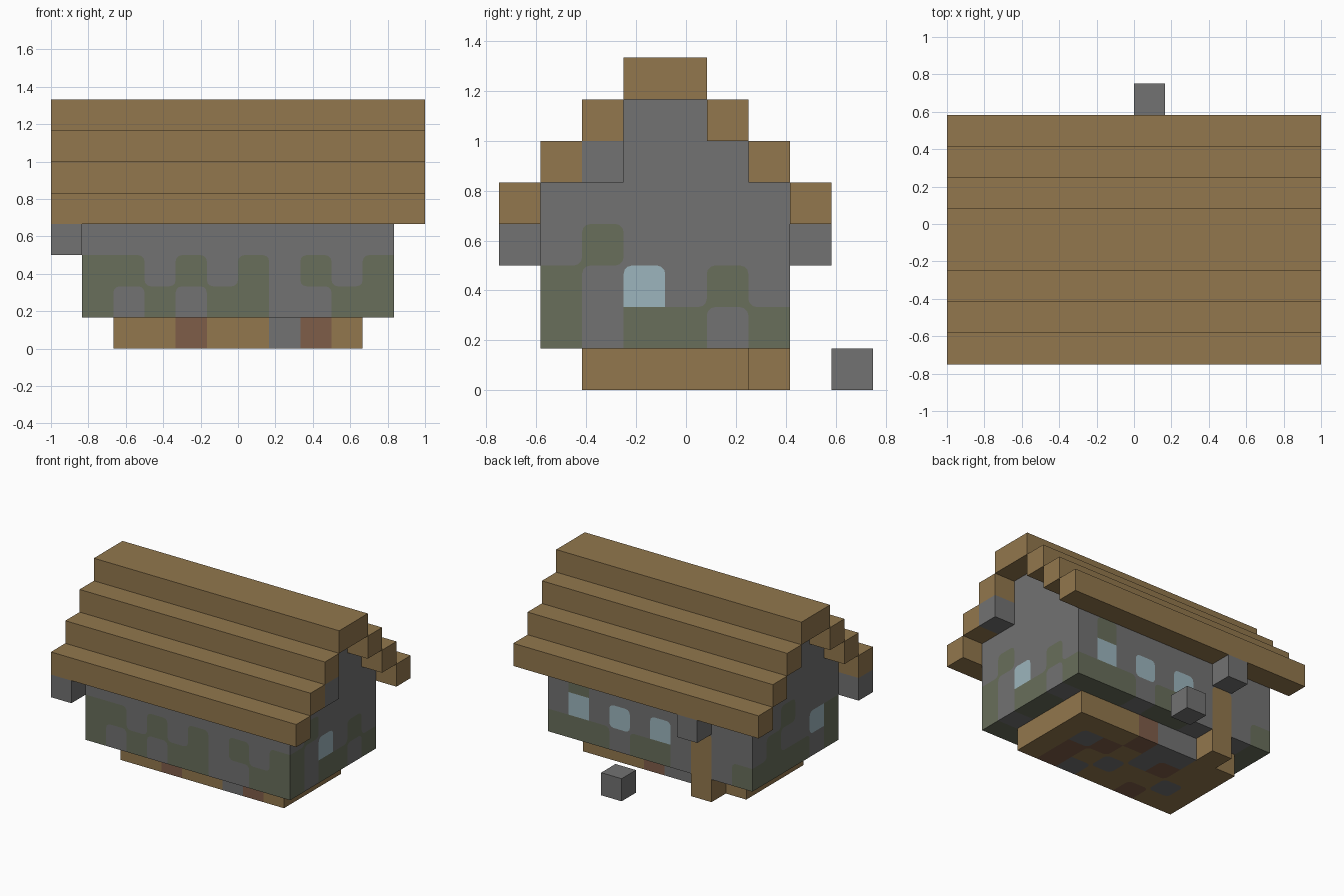
import bpy
import bmesh
import math
from mathutils import Vector

cube = bpy.data.objects.get("Cube")
if cube:
    bpy.data.objects.remove(cube, do_unlink=True)

UNIT = 1 / 6                          # size of one building block
ORIGIN = Vector((-1, -0.75, 0))
ROUND = 0.2                           # corner rounding of painted patches


def material(name, *rgb):
    linear = [((c / 255 + 0.055) / 1.055) ** 2.4 for c in rgb] + [1]
    mat = bpy.data.materials.new(name)
    mat.use_nodes = True
    mat.diffuse_color = linear
    mat.node_tree.nodes["Principled BSDF"].inputs["Base Color"].default_value = linear
    return mat


MATS = {
    "stone": material("grey stone", 114, 114, 114),
    "moss": material("mossy stone", 104, 110, 91),
    "wood": material("tan wood", 146, 119, 77),
    "brick": material("red brown brick", 127, 93, 73),
    "glass": material("pale blue glass", 156, 181, 189),
}
KEYS = list(MATS)
LETTER = {"s": "stone", "m": "moss", "d": "wood", "b": "brick", "w": "glass"}


def finish(name, bm, mats):
    mesh = bpy.data.meshes.new(name)
    bm.to_mesh(mesh)
    bm.free()
    for mat in mats:
        mesh.materials.append(mat)
    obj = bpy.data.objects.new(name, mesh)
    bpy.context.collection.objects.link(obj)
    return obj


def box(name, corner, size, colour):
    bm = bmesh.new()
    bmesh.ops.create_cube(bm, size=1)
    for v in bm.verts:
        v.co = ORIGIN + UNIT * (Vector(corner) + (v.co + Vector((0.5, 0.5, 0.5))) * Vector(size))
    return finish(name, bm, [MATS[colour]])


def blocks(name, cells):
    """Outer skin of a set of coloured blocks, patches rounded where colours meet."""
    bm = bmesh.new()

    def step(cell, axis, amount):
        moved = list(cell)
        moved[axis] += amount
        return tuple(moved)

    for cell, colour in cells.items():
        for axis in range(3):
            u, v = (axis + 1) % 3, (axis + 2) % 3
            for side in (-1, 1):
                if step(cell, axis, side) in cells:
                    continue

                def seen(c):
                    return None if step(c, axis, side) in cells else cells.get(c)

                def add_face(points, key):
                    verts = []
                    for pu, pv in points:
                        p = Vector(cell)
                        p[u] += pu
                        p[v] += pv
                        p[axis] += side > 0
                        verts.append(bm.verts.new(ORIGIN + UNIT * p))
                    face = bm.faces.new(verts if side > 0 else verts[::-1])
                    face.material_index = KEYS.index(key)

                outline = []
                for turn, (cu, cv) in enumerate([(0, 0), (1, 0), (1, 1), (0, 1)]):
                    du, dv = 2 * cu - 1, 2 * cv - 1
                    beside, above = step(cell, u, du), step(cell, v, dv)
                    other = seen(beside)
                    diagonal = seen(step(beside, v, dv))
                    cut = other is not None and other == seen(above) != colour
                    if diagonal == colour != "stone":
                        cut = False
                    if not cut:
                        outline.append((cu, cv))
                        continue
                    arc = []
                    for i in range(4):
                        angle = math.pi + (turn + i / 3) * math.pi / 2
                        arc.append((cu - du * ROUND + ROUND * math.cos(angle),
                                    cv - dv * ROUND + ROUND * math.sin(angle)))
                    outline += arc
                    add_face([(cu, cv)] + arc[::-1], other)
                add_face(outline, colour)
    return finish(name, bm, MATS.values())


# Walls: solid stone body narrowing towards the ridge
walls = {}
for z in range(1, 7):
    inset = max(0, z - 4)
    for y in range(1 + inset, 7 - inset):
        for x in range(1, 11):
            walls[x, y, z] = "stone"

# Moss, windows and door, bottom course first
front = ["m.m.mm..mm", "mm.m.m.m.m"]
back = ["m.d.mm.mmm", "..d.w.w.w.", "........m."]
left_gable = ["m.mm.m", "m.w.m.", ".m...."]
right_gable = ["m.mmmm", "mw..m.", "...m.."]


def paint(rows, place):
    for z, row in enumerate(rows, 1):
        for i, letter in enumerate(row, 1):
            if letter in LETTER:
                walls[place(i, z)] = LETTER[letter]


paint(front, lambda i, z: (i, 1, z))
paint(back, lambda i, z: (i, 6, z))
paint(left_gable, lambda i, z: (10, i, z))
paint(right_gable, lambda i, z: (1, i, z))
blocks("walls", walls)

# Foundation with mixed floor blocks, front row first
floor_rows = ["..b..sb.", ".s..s.b.", "..bs.bs.", "..ssb..."]
foundation = {}
for y, row in enumerate(floor_rows, 2):
    for x, letter in enumerate(row, 2):
        foundation[x, y, 0] = LETTER.get(letter, "wood")
blocks("foundation", foundation)
box("door_step", (3, 6, 0), (1, 1, 1), "wood")

# Stepped roof
box("roof_ridge", (0, 3, 7), (12, 2, 1), "wood")
for k in range(1, 4):
    box(f"roof_step_front_{k}", (0, 3 - k, 7 - k), (12, 1, 1), "wood")
    box(f"roof_step_back_{k}", (0, 4 + k, 7 - k), (12, 1, 1), "wood")

# Single stone blocks
for name, corner in {
    "front_eave_block": (0, 0, 3),
    "door_eave_block": (3, 7, 3),
    "gable_block": (11, 2, 5),
    "yard_block": (6, 8, 0),
}.items():
    box(name, corner, (1, 1, 1), "stone")
